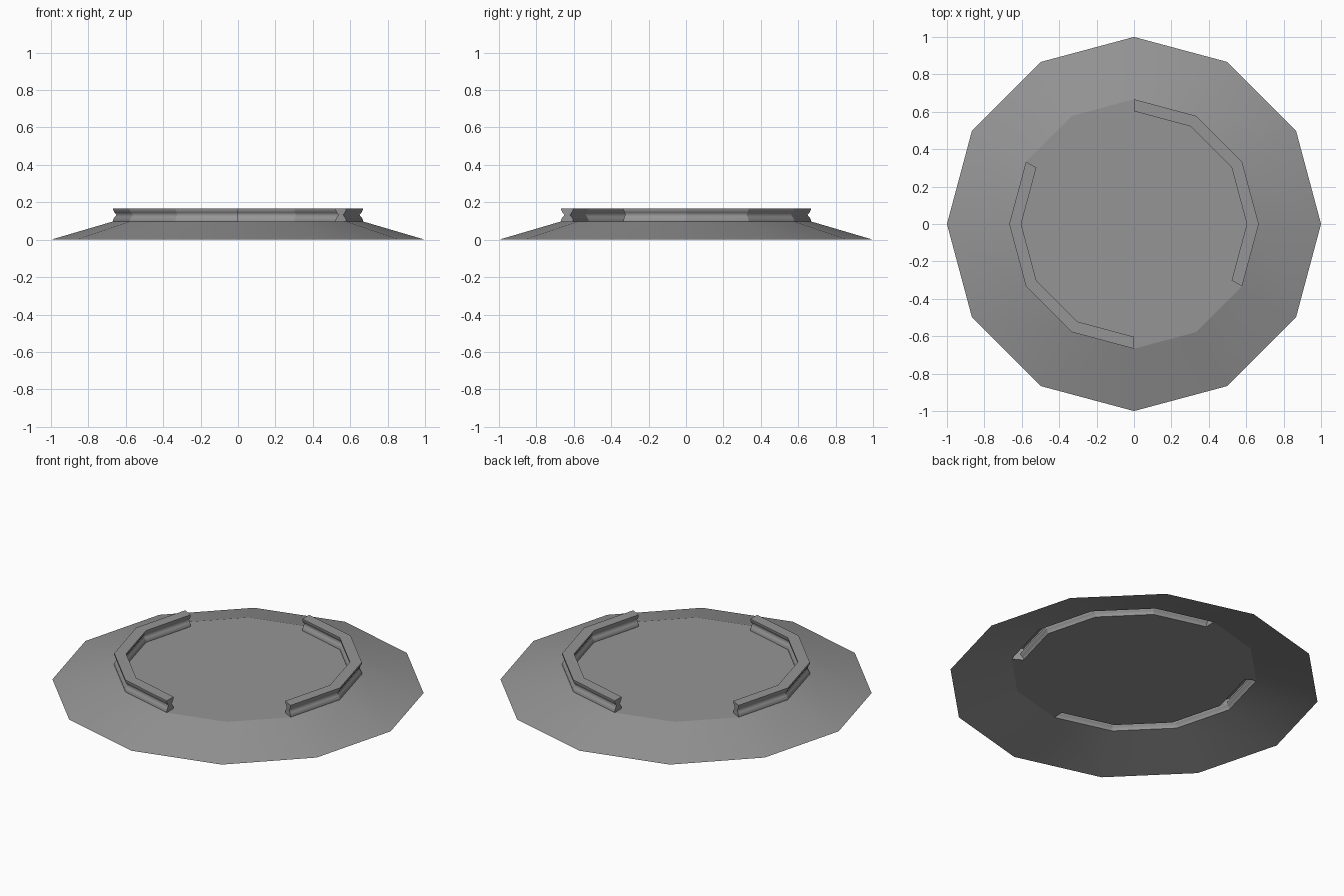
import bpy, bmesh
from math import sin, cos, radians

if "Cube" in bpy.data.objects:
    bpy.data.objects.remove(bpy.data.objects["Cube"])

SIDES = 12
R_OUT, R_RIM, R_IN = 1.0, 0.667, 0.603
Z_PLATE, Z_TOP = 0.098, 0.168
ARC_STARTS = (-30, 150)      # each raised rail spans 4 segments (120 degrees)
ARC_SEGS = 4

grey = bpy.data.materials.new("dark_grey")
grey.diffuse_color = (0.3, 0.3, 0.3, 1)
grey.use_nodes = True
grey.node_tree.nodes["Principled BSDF"].inputs["Base Color"].default_value = grey.diffuse_color


def point(r, z, deg):
    a = radians(deg)
    return (r * cos(a), r * sin(a), z)


def sharpen(bm, a, b):
    edge = bm.edges.get((a, b))
    if edge:
        edge.smooth = False


def finish(bm, name):
    for f in bm.faces:
        f.smooth = True
    mesh = bpy.data.meshes.new(name)
    bm.to_mesh(mesh)
    bm.free()
    mesh.materials.append(grey)
    obj = bpy.data.objects.new(name, mesh)
    bpy.context.collection.objects.link(obj)
    return obj


# Sloped thin plate, open underneath, with slots below the hollow rails
bm = bmesh.new()
outer, rim, inner = [
    [bm.verts.new(point(r, z, i * 30)) for i in range(SIDES)]
    for r, z in ((R_OUT, 0), (R_RIM, Z_PLATE), (R_IN, Z_PLATE))]
slots = {((s // 30) + k) % SIDES for s in ARC_STARTS for k in range(ARC_SEGS)}
for i in range(SIDES):
    j = (i + 1) % SIDES
    bm.faces.new((outer[i], outer[j], rim[j], rim[i]))
    if i not in slots:
        bm.faces.new((rim[i], rim[j], inner[j], inner[i]))
    sharpen(bm, rim[i], rim[j])      # crisp break between slope and flat top
bm.faces.new(inner)
finish(bm, "plate")

# Rail cross-section with a soft groove on both sides, open at the bottom
NOTCH = 0.018
outer_side = [(R_RIM, Z_PLATE), (R_RIM, 0.108), (R_RIM - 0.4 * NOTCH, 0.121),
              (R_RIM - NOTCH, 0.133), (R_RIM - 0.4 * NOTCH, 0.145),
              (R_RIM, 0.158), (R_RIM, Z_TOP)]
profile = outer_side + [(R_IN + R_RIM - r, z) for r, z in reversed(outer_side)]
TOP_EDGES = (len(outer_side) - 1, len(outer_side))


def rail(name, start):
    bm = bmesh.new()
    rows = [[bm.verts.new(point(r, z, start + 30 * k)) for r, z in profile]
            for k in range(ARC_SEGS + 1)]
    for a, b in zip(rows, rows[1:]):
        for i in range(len(profile) - 1):
            bm.faces.new((a[i], b[i], b[i + 1], a[i + 1]))
    bm.faces.new(rows[0])
    bm.faces.new(rows[-1][::-1])
    # Crisp corners between segments, at the ends and along the top
    for row in rows:
        for a, b in zip(row, row[1:]):
            sharpen(bm, a, b)
    for a, b in zip(rows, rows[1:]):
        for i in TOP_EDGES:
            sharpen(bm, a[i], b[i])
    return finish(bm, name)


rail("rail_right", ARC_STARTS[0])
rail("rail_left", ARC_STARTS[1])
